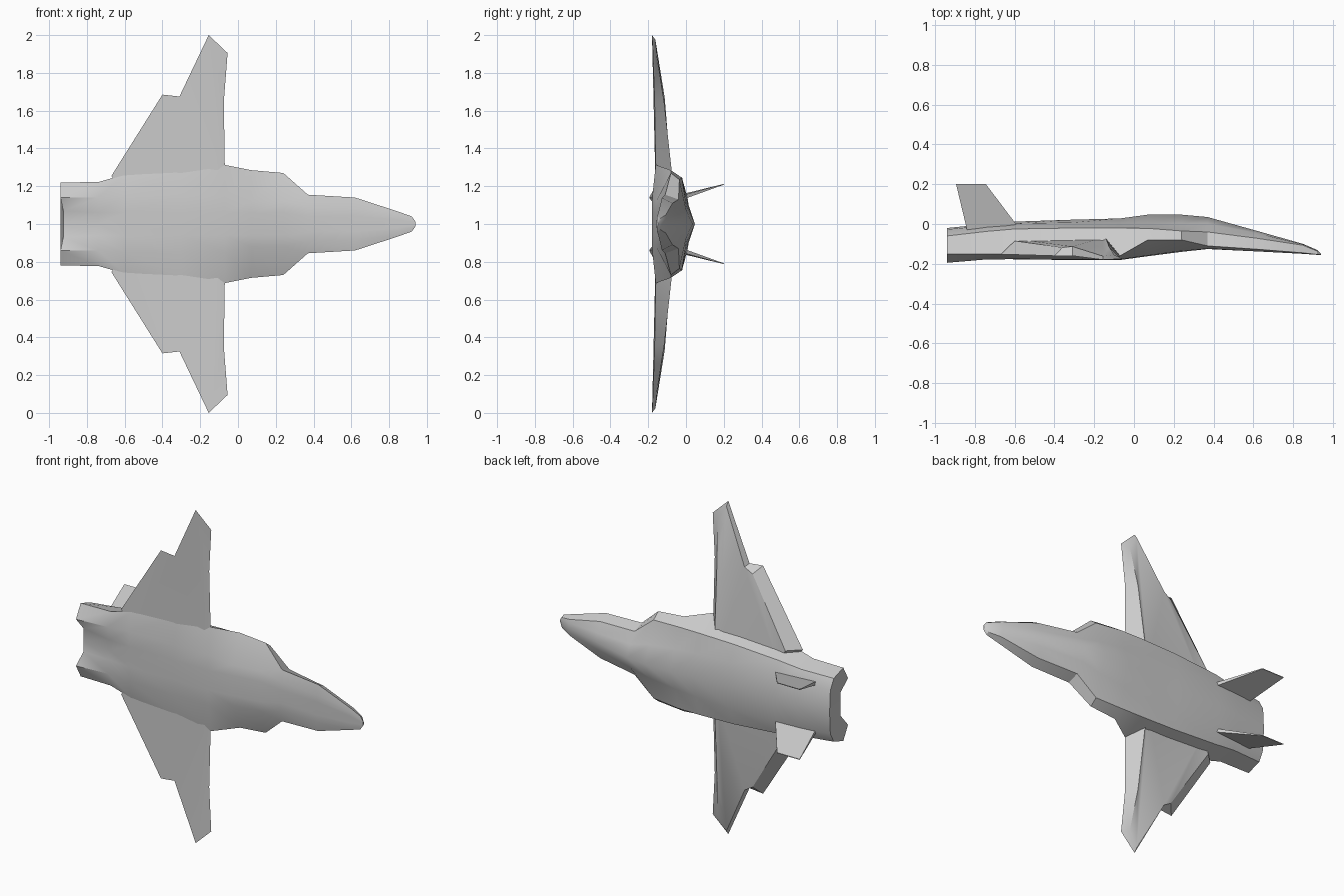
import bpy, bmesh, math
from mathutils import Vector

cube = bpy.data.objects.get("Cube")
if cube:
    bpy.data.objects.remove(cube, do_unlink=True)

grey = bpy.data.materials.new("light grey")
grey.use_nodes = True
grey.diffuse_color = (0.6, 0.6, 0.6, 1)
grey.node_tree.nodes["Principled BSDF"].inputs["Base Color"].default_value = (0.6, 0.6, 0.6, 1)


def make_part(name, bm, angle):
    """Turn one half into an object mirrored across the craft's centre plane."""
    bmesh.ops.recalc_face_normals(bm, faces=bm.faces)
    mesh = bpy.data.meshes.new(name)
    bm.to_mesh(mesh)
    bm.free()
    mesh.materials.append(grey)
    ob = bpy.data.objects.new(name, mesh)
    bpy.context.collection.objects.link(ob)
    ob.location.z = 1
    mirror = ob.modifiers.new("Mirror", "MIRROR")
    mirror.use_axis = (False, False, True)
    bpy.ops.object.select_all(action="DESELECT")
    ob.select_set(True)
    bpy.context.view_layer.objects.active = ob
    bpy.ops.object.shade_smooth_by_angle(angle=math.radians(angle))
    return ob


def shell(bm, ring_a, ring_b):
    """Closed solid between two rings with equal point counts."""
    a = [bm.verts.new(p) for p in ring_a]
    b = [bm.verts.new(p) for p in ring_b]
    bm.faces.new(a)
    bm.faces.new(b)
    for i in range(len(a)):
        j = (i + 1) % len(a)
        bm.faces.new((a[i], a[j], b[j], b[i]))


# Fuselage stations: x, ridge height, then (half width, height) of the
# canopy side, shoulder, chine, belly edge and belly inner line
stations = [
    (.94, -.148, (.004, -.148), (.008, -.15), (.012, -.155), (.008, -.156), (.004, -.156)),
    (.92, -.13, (.02, -.132), (.03, -.136), (.04, -.153), (.02, -.155), (.01, -.155)),
    (.85, -.1, (.03, -.102), (.048, -.107), (.065, -.145), (.04, -.15), (.02, -.15)),
    (.62, -.035, (.05, -.047), (.11, -.072), (.14, -.127), (.08, -.138), (.04, -.138)),
    (.37, .035, (.07, .002), (.13, -.04), (.155, -.11), (.09, -.124), (.04, -.126)),
    (.24, .047, (.1, .002), (.235, -.035), (.27, -.08), (.12, -.135), (.06, -.14)),
    (.07, .047, (.12, .002), (.245, -.022), (.285, -.08), (.12, -.158), (.06, -.162)),
    (-.07, .028, (.13, .004), (.245, -.02), (.313, -.16), (.15, -.178), (.06, -.181)),
    (-.3, .022, (.14, .008), (.24, -.02), (.285, -.155), (.15, -.178), (.06, -.181)),
    (-.6, .012, (.14, .002), (.22, -.025), (.262, -.152), (.15, -.177), (.06, -.178)),
    (-.74, 0, (.14, -.008), (.2, -.037), (.222, -.15), (.14, -.178), (.06, -.168)),
    (-.94, -.02, (.13, -.027), (.19, -.06), (.22, -.15), (.14, -.195), (.07, -.145)),
]
bm = bmesh.new()
rows = []
for x, ridge, *side in stations:
    points = [(0, ridge), *side, (0, side[-1][1])]
    rows.append([bm.verts.new((x, y, s)) for s, y in points])
for v in rows[-1][-2:]:
    v.co.x += .015          # notch between the two engines
for r, q in zip(rows, rows[1:]):
    for i in range(len(r) - 1):
        bm.faces.new((r[i], r[i + 1], q[i + 1], q[i]))
bm.faces.new(rows[0])
bm.faces.new(rows[-1])
make_part("fuselage", bm, 30)

# Wing: flat underside, smaller raised upper side, stepped trailing edge
lower = [(-.07, -.16, .313), (-.075, -.166, .65), (-.055, -.175, .905), (-.155, -.18, 1),
         (-.31, -.16, .675), (-.4, -.16, .685), (-.67, -.152, .255), (-.6, -.152, .15), (-.1, -.16, .15)]
upper = [(-.14, -.075, .275), (-.125, -.115, .64), (-.1, -.155, .89), (-.155, -.162, .975),
         (-.31, -.113, .67), (-.36, -.118, .64), (-.6, -.085, .255), (-.56, -.08, .15), (-.16, -.07, .15)]
bm = bmesh.new()
shell(bm, lower, upper)
bmesh.ops.triangulate(bm, faces=[f for f in bm.faces if len(f.verts) > 4])
make_part("wings", bm, 25)

# Canted tail fins
fin = [(-.59, -.005, .145), (-.745, .2, .21), (-.895, .2, .21), (-.84, -.03, .145)]
bm = bmesh.new()
offsets = (.011, .002, .002, .011)
shell(bm, [Vector(p) + Vector((0, 0, t)) for p, t in zip(fin, offsets)],
      [Vector(p) - Vector((0, 0, t)) for p, t in zip(fin, offsets)])
make_part("tail_fins", bm, 20)
